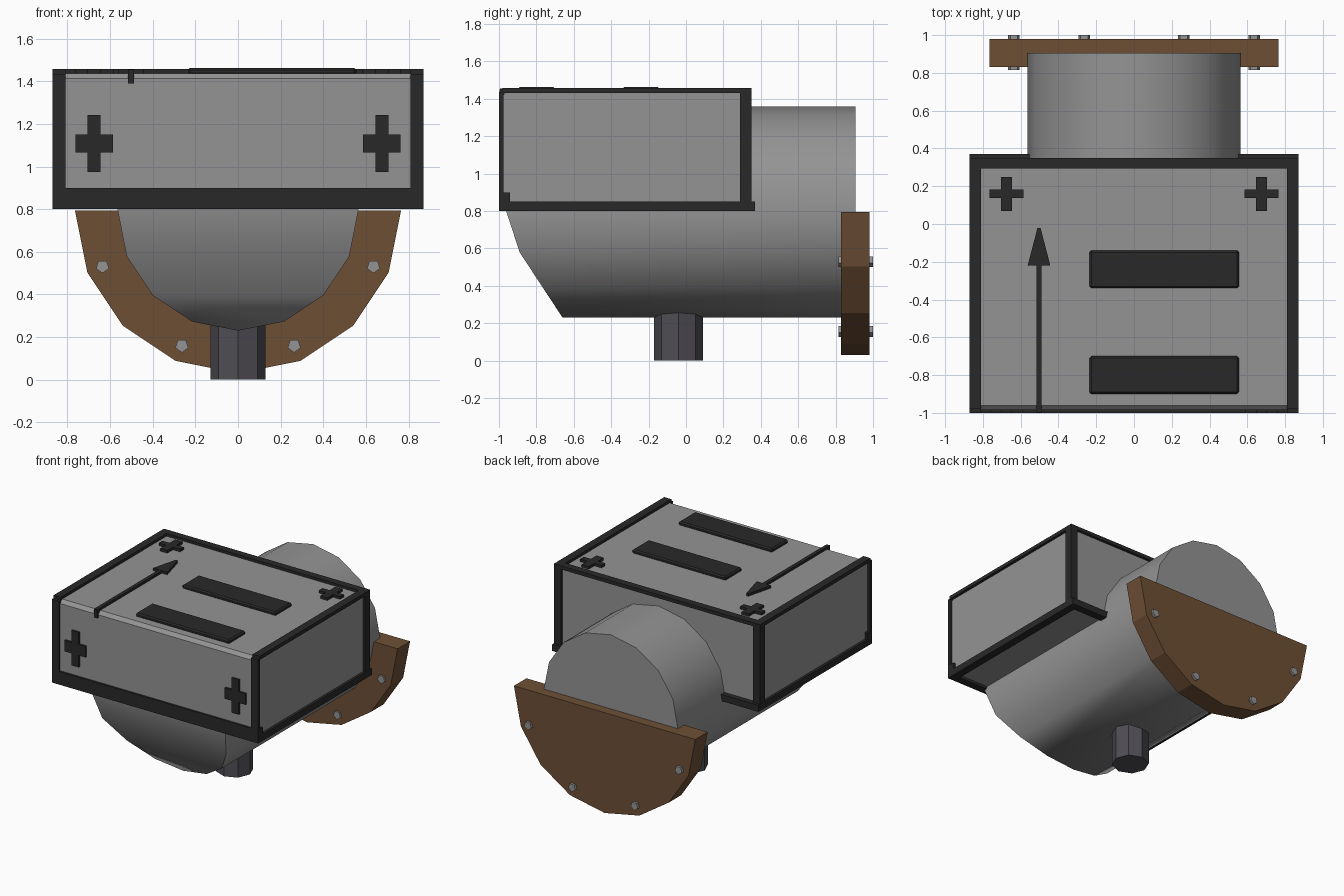
import bpy, bmesh, math
from mathutils import Vector

if "Cube" in bpy.data.objects:
    bpy.data.objects.remove(bpy.data.objects["Cube"])


def material(name, rgb):
    m = bpy.data.materials.new(name)
    m.diffuse_color = (*rgb, 1)
    m.use_nodes = True
    m.node_tree.nodes["Principled BSDF"].inputs["Base Color"].default_value = m.diffuse_color
    return m


GREY = material("grey metal", (0.29, 0.295, 0.29))
DARK = material("black trim", (0.022, 0.022, 0.022))
BROWN = material("brown rust", (0.155, 0.078, 0.036))
PIPE = material("dark pipe grey", (0.078, 0.074, 0.088))


def finish(name, bm, mat, smooth=None):
    bmesh.ops.recalc_face_normals(bm, faces=bm.faces)
    me = bpy.data.meshes.new(name)
    bm.to_mesh(me)
    bm.free()
    me.materials.append(mat)
    ob = bpy.data.objects.new(name, me)
    bpy.context.collection.objects.link(ob)
    if smooth:
        bpy.ops.object.select_all(action='DESELECT')
        ob.select_set(True)
        bpy.context.view_layer.objects.active = ob
        bpy.ops.object.shade_smooth_by_angle(angle=math.radians(smooth))
    return ob


def box(name, x, y, z, mat):
    bm = bmesh.new()
    bmesh.ops.create_cube(bm, size=1)
    for v in bm.verts:
        v.co = Vector([(r[0] + r[1]) / 2 + c * (r[1] - r[0])
                       for r, c in zip((x, y, z), v.co)])
    return finish(name, bm, mat)


def prism(name, points, axis, lo, hi, mat, smooth=None):
    """Extrude a 2D outline along y (points are x, z) or z (points are x, y)."""
    bm = bmesh.new()
    at = (lambda p, d: (p[0], d, p[1])) if axis == 'y' else (lambda p, d: (p[0], p[1], d))
    a = [bm.verts.new(at(p, lo)) for p in points]
    b = [bm.verts.new(at(p, hi)) for p in points]
    bm.faces.new(a)
    bm.faces.new(b)
    for i in range(len(a)):
        j = (i + 1) % len(a)
        bm.faces.new((a[i], a[j], b[j], b[i]))
    return finish(name, bm, mat, smooth)


def arc(cx, cy, r, n, start=0.0, sweep=360.0, closed=True):
    steps = n if closed else n + 1
    return [(cx + r * math.cos(math.radians(start + sweep * i / n)),
             cy + r * math.sin(math.radians(start + sweep * i / n))) for i in range(steps)]


def cross(cx, cy, w, h, aw, ah):
    """Plus outline: half sizes w, h and half arm widths aw, ah."""
    q = [(w, -ah), (w, ah), (aw, ah), (aw, h), (-aw, h), (-aw, ah)]
    q += [(-w, ah), (-w, -ah), (-aw, -ah), (-aw, -h), (aw, -h), (aw, -ah)]
    return [(cx + x, cy + y) for x, y in q]


# Box body with a small chamfer on the front top edge
body = box("box_body", (-0.85, 0.85), (-0.985, 0.33), (0.82, 1.437), GREY)
bm = bmesh.new()
bm.from_mesh(body.data)
edge = [e for e in bm.edges if all(v.co.y < -0.9 and v.co.z > 1.4 for v in e.verts)]
bmesh.ops.bevel(bm, geom=edge, offset=0.025, segments=1, affect='EDGES')
bm.to_mesh(body.data)
bm.free()

# Main barrel: 16 sides, front end cut at a slant below the box
N, R, ZC = 16, 0.565, 0.795


def front_y(z):
    if z >= ZC:
        return -0.96
    if z > 0.58:
        return -0.89 - 0.07 * (z - 0.58) / (ZC - 0.58)
    return -0.66 - 0.23 * (z - 0.23) / 0.35


bm = bmesh.new()
ring = arc(0, ZC, R, N, -90)
front = [bm.verts.new((x, front_y(z), z)) for x, z in ring]
back = [bm.verts.new((x, 0.905, z)) for x, z in ring]
bm.faces.new(back)
for i in range(N):
    j = (i + 1) % N
    bm.faces.new((front[i], front[j], back[j], back[i]))
for i in range(N // 2):
    quad = [front[i], front[i + 1], front[(N - i - 1) % N], front[(N - i) % N]]
    bm.faces.new(list(dict.fromkeys(quad)))
finish("barrel", bm, GREY, 60)

# Trim along the edges of the box
for s, side in ((-1, "left"), (1, "right")):
    outer = sorted((s * 0.81, s * 0.87))
    box(f"front_post_{side}", outer, (-1.0, -0.975), (0.82, 1.435), DARK)
    box(f"back_post_{side}", outer, (0.29, 0.35), (0.82, 1.44), DARK)
    box(f"top_rail_{side}", outer, (-0.98, 0.35), (1.43, 1.457), DARK)
    box(f"bottom_rail_{side}", outer, (-0.99, 0.37), (0.80, 0.85), DARK)
box("top_rail_back", (-0.87, 0.87), (0.295, 0.35), (1.43, 1.457), DARK)
box("bottom_rail_back", (-0.87, 0.87), (0.31, 0.37), (0.80, 0.85), DARK)
box("bottom_rail_front", (-0.87, 0.87), (-1.0, -0.94), (0.80, 0.90), DARK)

# Plus marks on the front and the top
for s, side in ((-1, "left"), (1, "right")):
    prism(f"front_plus_{side}", cross(s * 0.675, 1.108, 0.088, 0.133, 0.03, 0.042),
          'y', -1.0, -0.98, DARK)
    prism(f"top_plus_{side}", cross(s * 0.675, 0.16, 0.09, 0.09, 0.03, 0.022),
          'z', 1.43, 1.457, DARK)

# Raised plates on the top, with bevelled rims
for name, y0 in (("rear_plate", -0.34), ("front_plate", -0.90)):
    plate = box(name, (-0.235, 0.555), (y0, y0 + 0.20), (1.43, 1.463), DARK)
    mod = plate.modifiers.new("bevel", 'BEVEL')
    mod.width = 0.01
    mod.segments = 1

# Arrow on the top, its shaft folding over the front edge
AX = -0.503
box("arrow_shaft", (AX - 0.014, AX + 0.014), (-0.995, -0.21), (1.43, 1.455), DARK)
box("arrow_fold", (AX - 0.014, AX + 0.014), (-0.998, -0.97), (1.39, 1.45), DARK)
prism("arrow_head", [(AX - 0.06, -0.22), (AX + 0.06, -0.22), (AX + 0.008, -0.02),
                     (AX - 0.008, -0.02)], 'z', 1.43, 1.457, DARK)

# Half-round flange with its bolts
prism("flange", arc(0, ZC, 0.765, 8, 180, 180, closed=False), 'y', 0.83, 0.98, BROWN)
for i, a in enumerate((202.5, 247.5, 292.5, 337.5)):
    bx = 0.688 * math.cos(math.radians(a))
    bz = ZC + 0.688 * math.sin(math.radians(a))
    prism(f"bolt_{i + 1}", arc(bx, bz, 0.032, 5, -90), 'y', 0.815, 1.0, GREY)

# Drain pipe under the barrel
prism("drain_pipe", arc(0, -0.04, 0.13, 8), 'z', 0.0, 0.27, PIPE)
